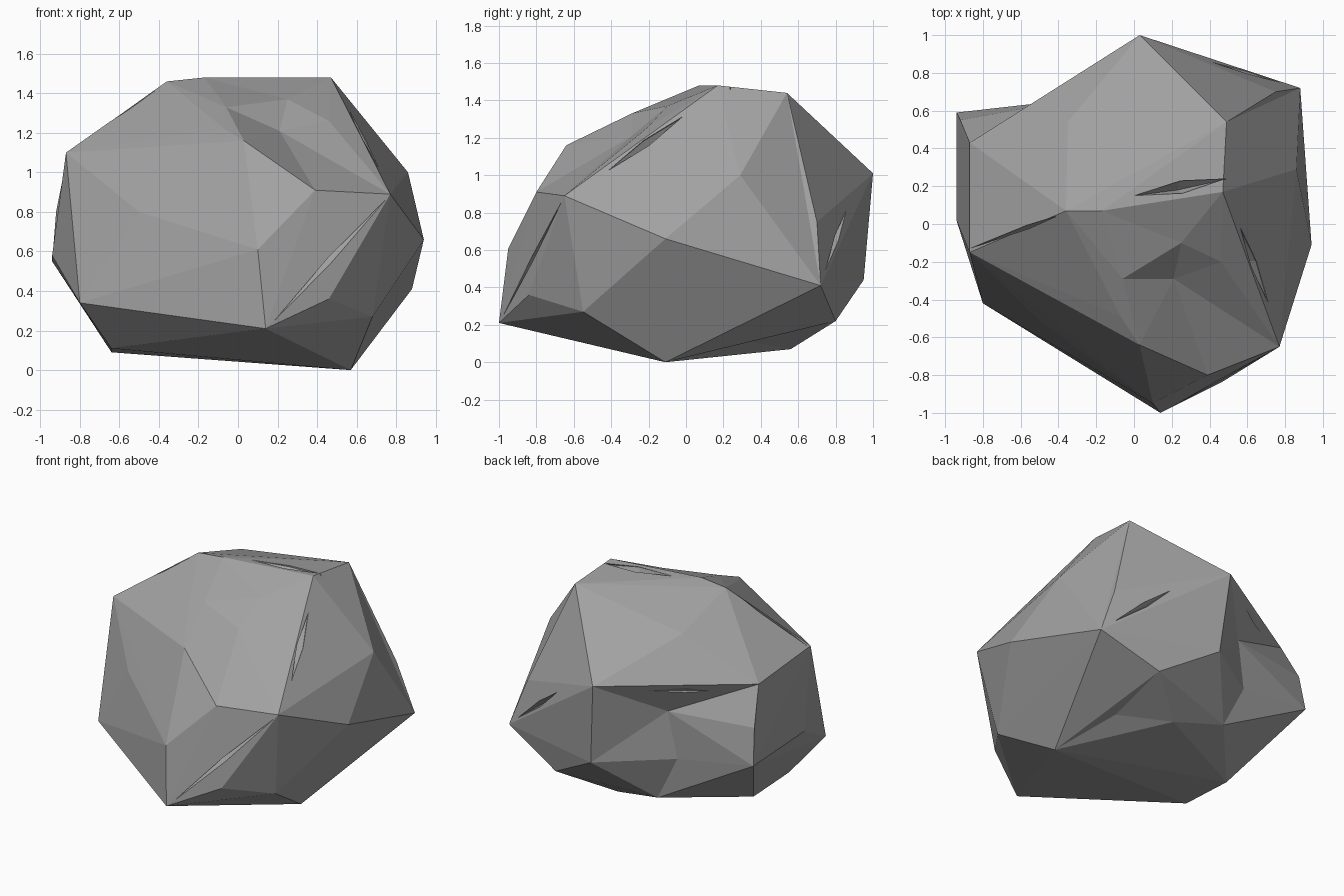
import bpy, bmesh
from mathutils import Vector
from mathutils.bvhtree import BVHTree

if "Cube" in bpy.data.objects:
    bpy.data.objects.remove(bpy.data.objects["Cube"])

# outer corners of the boulder
CORNERS = [
    (.03, 1, 1.01), (.49, .54, 1.44), (.14, -1, .21), (.57, -.11, 0),
    (.94, -.11, .66), (.77, -.65, .89), (-.8, -.42, .34), (-.87, -.15, 1.1),
    (-.94, .02, .58), (-.87, .43, 1.05), (-.94, .59, .55), (.88, .72, .41),
    (.86, .29, 1), (.47, .17, 1.48), (-.17, .07, 1.48), (-.36, .07, 1.46),
    (.1, -.95, .61), (.39, -.8, .91), (.03, -.64, 1.16), (-.64, .16, .09),
    (-.64, -.24, .11), (.08, .95, .44), (-.22, .63, .15), (.14, .56, .07),
    (.46, .8, .22), (-.35, .54, 1.31), (.68, -.55, .27), (.46, -.84, .36)]
# points pushed in below the outer skin, with how widely each one reaches
DENTS = {(-.32, .66, .8): .05, (-.38, .64, .47): .06, (-.92, .55, .8): .004,
         (-.5, -.51, .8): .004, (-.07, -.49, 1.22): .03, (-.06, -.29, 1.33): .05,
         (.21, -.29, 1.21): .06, (.25, -.1, 1.37): .06, (.46, -.2, 1.26): .04,
         (.75, .7, .75): .004, (.44, .34, .11): .01}
# long thin cracks: start, end, half width, depth
CRACKS = [((.16, -.98, .23), (.76, -.65, .88), .015, .04),
          ((0, .15, 1.475), (.5, .24, 1.46), .035, .06),
          ((-.1, .92, .98), (-.85, .46, 1.0), .03, .06),
          ((.55, 0, 1.32), (.71, -.42, 1.02), .025, .05),
          ((.83, .74, .46), (.35, .89, .87), .025, .05),
          ((-.87, -.13, 1.1), (-.2, .1, 1.47), .015, .04)]
CENTRE = Vector((0, 0, .74))

stone = bpy.data.materials.new("stone")
stone.diffuse_color = (.36, .36, .36, 1)
stone.use_nodes = True
stone.node_tree.nodes["Principled BSDF"].inputs["Base Color"].default_value = stone.diffuse_color


def add_object(name, bm):
    bmesh.ops.recalc_face_normals(bm, faces=bm.faces[:])
    mesh = bpy.data.meshes.new(name)
    bm.to_mesh(mesh)
    bm.free()
    mesh.materials.append(stone)
    ob = bpy.data.objects.new(name, mesh)
    bpy.context.collection.objects.link(ob)
    return ob


def hull(bm, points):
    verts = [bm.verts.new(p) for p in points]
    bmesh.ops.convex_hull(bm, input=verts)
    return verts


# boulder: hull over corners and lifted dents, then every dent is sunk in
probe = bmesh.new()
hull(probe, CORNERS)
skin = BVHTree.FromBMesh(probe)
lifted = list(CORNERS)
for p, lift in DENTS.items():
    way = (Vector(p) - CENTRE).normalized()
    lifted.append(skin.ray_cast(CENTRE, way)[0] + way * lift)
probe.free()
bm = bmesh.new()
for v, p in zip(hull(bm, lifted), CORNERS + list(DENTS)):
    v.co = p
bmesh.ops.delete(bm, geom=[v for v in bm.verts if not v.link_faces], context='VERTS')
boulder = add_object("boulder", bm)

# cracks: thin spindles cut from the boulder
for i, (a, b, width, depth) in enumerate(CRACKS):
    a, b = Vector(a), Vector(b)
    mid = (a + b) / 2
    out = (mid - CENTRE).normalized()
    side = (b - a).cross(out).normalized() * width
    bm = bmesh.new()
    hull(bm, [a, b, mid + side, mid - side, mid + out * .12, mid - out * depth])
    cutter = add_object(f"crack_cutter_{i + 1}", bm)
    cutter.hide_render = True
    cutter.display_type = 'WIRE'
    mod = boulder.modifiers.new(f"crack_{i + 1}", 'BOOLEAN')
    mod.operation = 'DIFFERENCE'
    mod.solver = 'EXACT'
    mod.object = cutter
